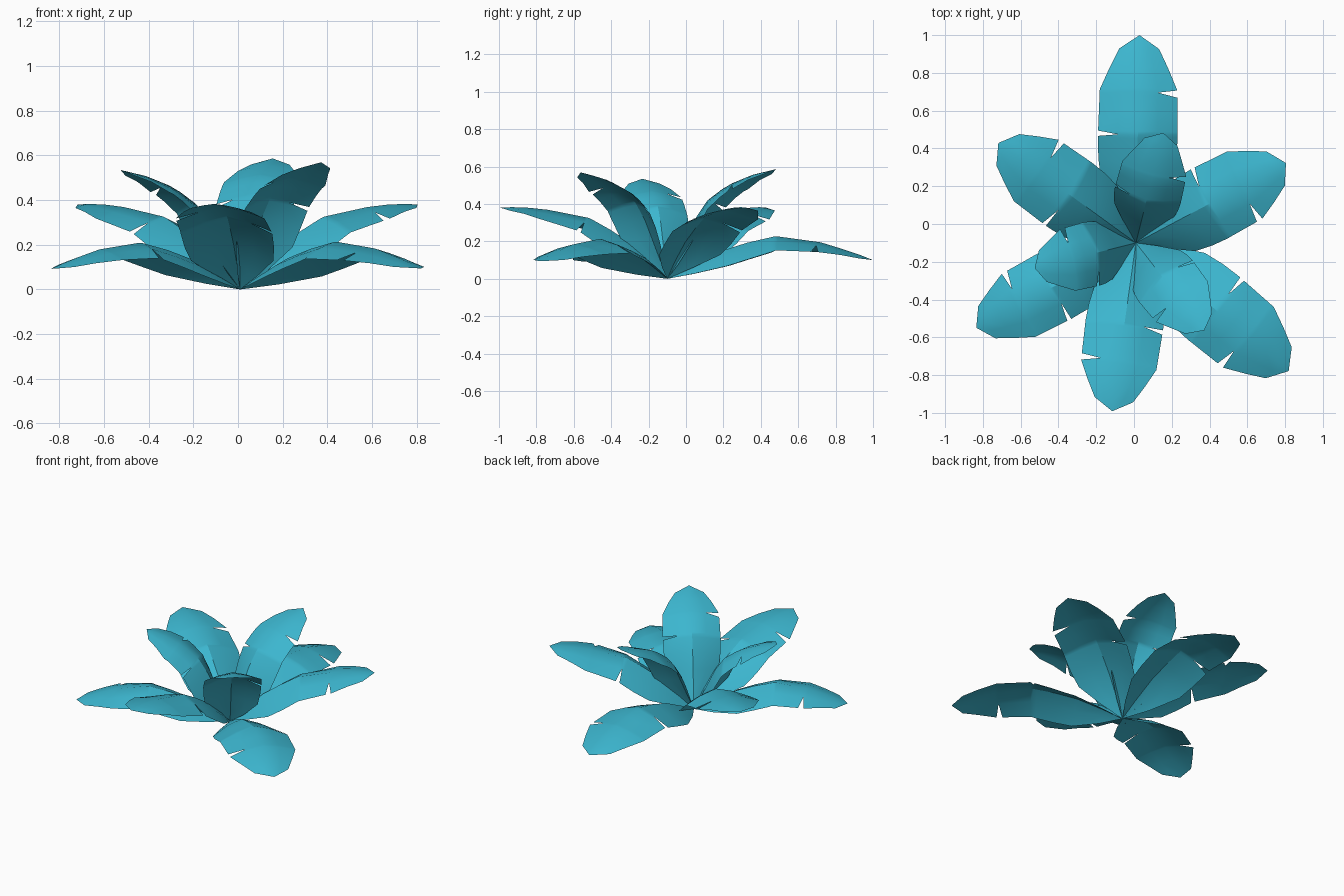
import bpy, bmesh, math
from mathutils import Vector

cube = bpy.data.objects.get("Cube")
if cube:
    bpy.data.objects.remove(cube, do_unlink=True)

# Single leaf colour
leaf_blue = bpy.data.materials.new("leaf_blue")
leaf_blue.use_nodes = True
colour = (0.045, 0.468, 0.624, 1)
leaf_blue.diffuse_color = colour
leaf_blue.node_tree.nodes["Principled BSDF"].inputs["Base Color"].default_value = colour

CENTRE = Vector((0.01, -0.1, 0))

# Midrib arcs: distance from the centre, height
LOW = [(0, 0), (.2, .11), (.35, .175), (.58, .228), (.82, .195), (1, .14), (1.1, .1)]
MID = [(0, 0), (.13, .14), (.25, .23), (.42, .325), (.65, .37), (.8, .385), (.9, .38)]
HIGH = [(0, 0), (.08, .16), (.15, .31), (.22, .41), (.33, .49), (.47, .545), (.6, .575)]

# Half width and edge droop along the leaf (fraction of length, value)
WIDTH = [(0, 0), (.12, .095), (.28, .19), (.45, .213), (.76, .205), (.94, .105), (1, 0)]
DROOP = [(0, .5), (.35, .45), (.7, .28), (1, .15)]
COLUMNS = [(-1, 1), (-.5, .38), (0, 0), (.5, .38), (1, 1)]
LEFT_NOTCH, RIGHT_NOTCH, MOUTH = .53, .73, .018


def lerp(table, t):
    for (a, va), (b, vb) in zip(table, table[1:]):
        if t <= b:
            return va + (vb - va) * (t - a) / (b - a)
    return table[-1][1]


def arc_tables(profile):
    """Distance and height as functions of the fraction of arc length."""
    run = [0]
    for p, q in zip(profile, profile[1:]):
        run.append(run[-1] + math.dist(p, q))
    fractions = [r / run[-1] for r in run]
    return ([(f, p[0]) for f, p in zip(fractions, profile)],
            [(f, p[1]) for f, p in zip(fractions, profile)])


def make_leaf(name, profile, degrees, reach, lift, breadth):
    dist, height = arc_tables(profile)
    angle = math.radians(degrees)
    out = Vector((math.cos(angle), math.sin(angle), 0))
    side = Vector((out.y, -out.x, 0))
    up = Vector((0, 0, 1))

    def midrib(t):
        return CENTRE + out * lerp(dist, t) * reach + up * lerp(height, t) * lift

    rows = [0, .12, .28, .4, .64, .85, .94, 1]
    for notch in (LEFT_NOTCH, RIGHT_NOTCH):
        rows += [notch - MOUTH, notch, notch + MOUTH]
    rows.sort()

    bm = bmesh.new()
    grid = []
    for t in rows:
        along = (midrib(min(t + .04, 1)) - midrib(max(t - .04, 0))).normalized()
        normal = side.cross(along)
        half = lerp(WIDTH, t) * breadth
        columns = list(COLUMNS)
        # Pull the edge inwards to tear a notch
        if t == LEFT_NOTCH:
            columns[0] = columns[1]
        if t == RIGHT_NOTCH:
            columns[-1] = columns[-2]
        grid.append([bm.verts.new(midrib(t) + side * half * u
                                  - normal * half * lerp(DROOP, t) * d)
                     for u, d in columns])
    for a, b in zip(grid, grid[1:]):
        for j in range(len(COLUMNS) - 1):
            bm.faces.new((a[j], a[j + 1], b[j + 1], b[j]))
    bmesh.ops.remove_doubles(bm, verts=bm.verts, dist=1e-5)

    mesh = bpy.data.meshes.new(name)
    bm.to_mesh(mesh)
    bm.free()
    mesh.materials.append(leaf_blue)
    leaf = bpy.data.objects.new(name, mesh)
    bpy.context.collection.objects.link(leaf)
    return leaf


# Three whorls of three leaves: name, arc, heading, reach, lift, breadth
leaves = [make_leaf(*spec) for spec in (
    ("low_leaf_back", LOW, 89, 1, 1, 1),
    ("low_leaf_right", LOW, 208, .87, .92, .92),
    ("low_leaf_left", LOW, 320, .96, .94, 1.02),
    ("middle_leaf_left", MID, 28, 1, 1, .98),
    ("middle_leaf_right", MID, 144, 1, 1, .98),
    ("middle_leaf_front", MID, 262, 1, 1, .98),
    ("high_leaf_back", HIGH, 76, 1, 1.02, .85),
    ("high_leaf_right", HIGH, 194, .92, .93, .82),
    ("high_leaf_left", HIGH, 308, .98, .99, .85),
)]

# Soft shading with sharp creases
bpy.ops.object.select_all(action='DESELECT')
for leaf in leaves:
    leaf.select_set(True)
bpy.context.view_layer.objects.active = leaves[0]
bpy.ops.object.shade_smooth_by_angle(angle=math.radians(30))
